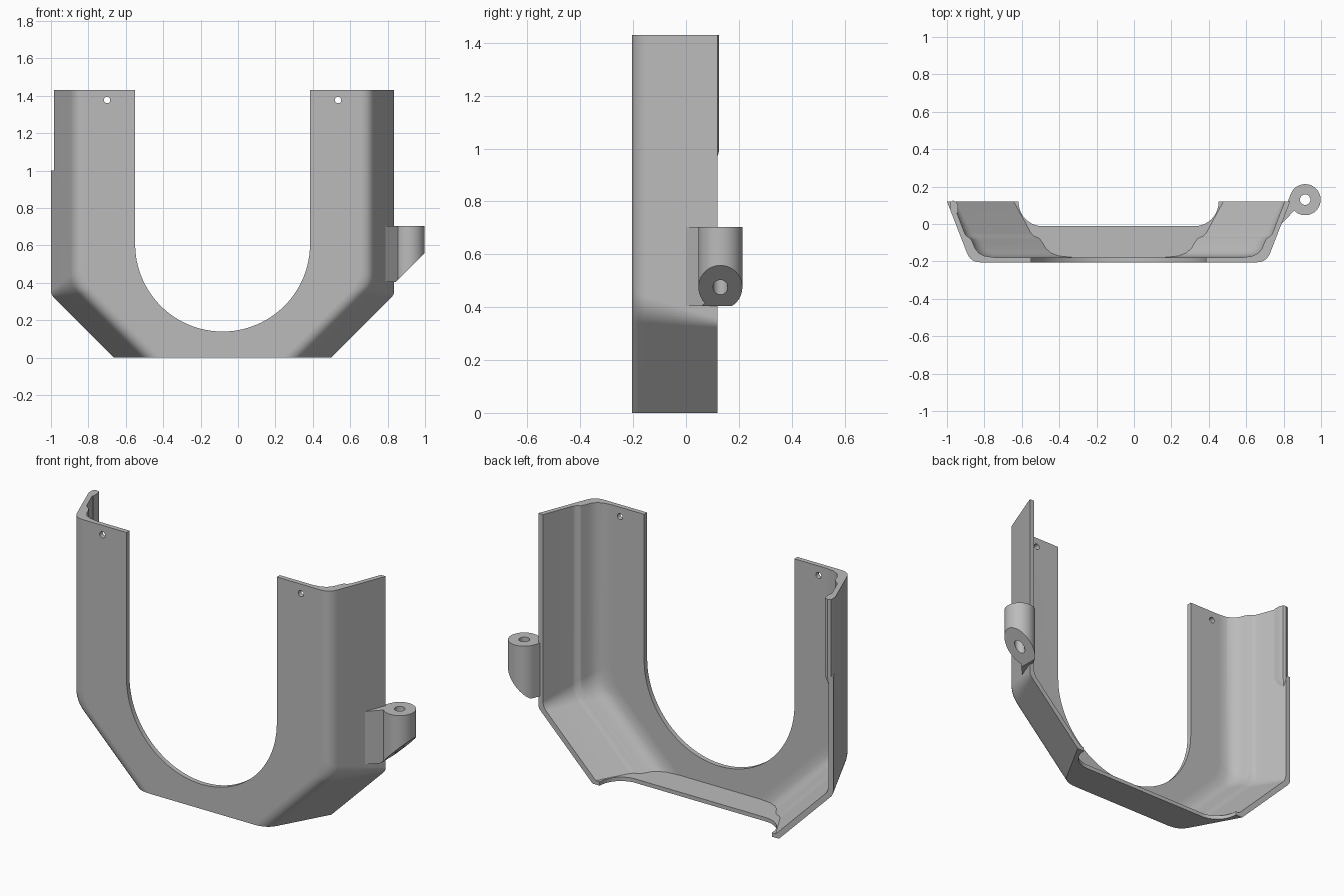
import bpy, bmesh, math

cube = bpy.data.objects.get("Cube")
if cube:
    bpy.data.objects.remove(cube, do_unlink=True)

CX = -0.0825        # symmetry plane of the shell
HALF = 0.9175       # half width at the back edge
TOP, FRONT, BACK = 1.43, -0.205, 0.12

grey = bpy.data.materials.new("plain grey")
grey.use_nodes = True
grey.diffuse_color = (0.5, 0.5, 0.5, 1)
grey.node_tree.nodes["Principled BSDF"].inputs["Base Color"].default_value = (0.5, 0.5, 0.5, 1)


def loft(name, rings):
    """Closed solid through matching rings of points."""
    bm = bmesh.new()
    rows = [[bm.verts.new(p) for p in ring] for ring in rings]
    n = len(rows[0])
    for a, b in zip(rows, rows[1:]):
        for i in range(n):
            j = (i + 1) % n
            bm.faces.new((a[i], a[j], b[j], b[i]))
    bm.faces.new(rows[0])
    bm.faces.new(rows[-1])
    bmesh.ops.recalc_face_normals(bm, faces=bm.faces)
    mesh = bpy.data.meshes.new(name)
    bm.to_mesh(mesh)
    bm.free()
    mesh.materials.append(grey)
    obj = bpy.data.objects.new(name, mesh)
    bpy.context.scene.collection.objects.link(obj)
    return obj


def prism(name, outline, axis, lo, hi):
    """Extrude a 2D outline along y (outline in x, z) or z (outline in x, y)."""
    def place(p, h):
        return (p[0], h, p[1]) if axis == "y" else (p[0], p[1], h)
    return loft(name, [[place(p, h) for p in outline] for h in (lo, hi)])


def arc(cx, cy, r, start, end, steps):
    angles = [math.radians(start + (end - start) * i / steps) for i in range(steps + 1)]
    return [(cx + r * math.cos(a), cy + r * math.sin(a)) for a in angles]


def circle(cx, cy, r, steps=32):
    return arc(cx, cy, r, 0, 360, steps)[:-1]


def bend(p0, p1, p2, steps=6):
    """Rounded corner from p0 to p2 around p1."""
    out = []
    for i in range(steps + 1):
        t = i / steps
        out.append(tuple((1 - t) ** 2 * a + 2 * t * (1 - t) * b + t * t * c
                         for a, b, c in zip(p0, p1, p2)))
    return out


def cut(target, cutter):
    mod = target.modifiers.new("cut", "BOOLEAN")
    mod.operation = "DIFFERENCE"
    mod.solver = "EXACT"
    mod.object = cutter
    bpy.context.view_layer.update()
    result = bpy.data.meshes.new_from_object(
        target.evaluated_get(bpy.context.evaluated_depsgraph_get()))
    target.modifiers.clear()
    target.data = result
    bpy.data.objects.remove(cutter, do_unlink=True)


def finish(obj):
    bpy.ops.object.select_all(action="DESELECT")
    obj.select_set(True)
    bpy.context.view_layer.objects.active = obj
    bpy.ops.object.shade_smooth_by_angle(angle=math.radians(30))
    mod = obj.modifiers.new("even shading", "WEIGHTED_NORMAL")
    mod.keep_sharp = True


def shell_ring(d, y, floor, top):
    """Outline with bevelled lower corners, inset by d, at depth y."""
    x = HALF - d
    corner = 0.3375 + 0.414 * d
    t = 0.02 + 0.35 * d
    s = t * math.sqrt(0.5)
    half = [(x, top)]
    half += bend((x, corner + t), (x, corner), (x - s, corner - s))
    half.append((0.58 - math.sqrt(2) * d + floor, floor))
    outline = half + [(-px, pz) for px, pz in reversed(half)]
    return [(CX + px, y, pz) for px, pz in outline]


# Guard shell: sloping outer skin, hollowed by a stepped inner skin
outer = [(0, BACK)] + bend((0.107, -0.155), (0.127, FRONT), (0.18, FRONT))
inner = [(0.022, 0.14), (0.095, -0.05), (0.105, -0.064), (0.126, -0.077),
         (0.138, -0.1), (0.15, -0.13), (0.17, -0.155), (0.2, -0.171), (0.25, -0.178)]
shell = loft("guard_shell", [shell_ring(d, y, 0, TOP) for d, y in outer])
cut(shell, loft("cavity", [shell_ring(d, y, 0.022, TOP + 0.2) for d, y in inner]))

# U-shaped opening through the front plate
R = 0.4675
opening = arc(CX, 0.607, R, 180, 360, 48) + [(CX + R, 1.7), (CX - R, 1.7)]
cut(shell, prism("opening", opening, "y", -0.5, 0.5))

# Relief in the floor, leaving a horn at each end
relief = (arc(CX - 0.405, 0.118, 0.13, 180, 270, 10)
          + arc(CX + 0.405, 0.118, 0.13, 270, 360, 10)
          + [(CX + 0.535, 0.3), (CX - 0.535, 0.3)])
cut(shell, prism("relief", relief, "z", -0.1, 0.05))

# Screw holes near the top of both legs
for side in (-1, 1):
    cut(shell, prism("hole", circle(CX + side * 0.6175, 1.377, 0.017, 24), "y", -0.5, 0))

# Notch in the outer edge of the right wall
notch = [(-1.2, 1.0), (-0.985, 1.0), (-0.985, 1.7), (-1.2, 1.7)]
cut(shell, prism("notch", notch, "y", -0.1, 0.3))
finish(shell)

# Latch ridge inside the notched edge, tapering at its lower end
bead = [(-0.984, 0.095), (-0.981, 0.118), (-0.968, 0.125), (-0.95, 0.12),
        (-0.942, 0.1), (-0.941, 0.06), (-0.955, 0.055)]
tip = [(-0.975 + (x + 0.975) * 0.3, 0.1 + (y - 0.1) * 0.3) for x, y in bead]
ridge = loft("latch_ridge", [[(x, y, z) for x, y in ring]
                             for ring, z in ((tip, 0.93), (bead, 0.99), (bead, TOP))])
finish(ridge)

# Hinge lug with gusset, slanted underside and pin hole
lug_outline = arc(0.915, 0.13, 0.083, -135, 160, 40) + [(0.822, 0.118), (0.777, 0.0), (0.788, 0.0)]
lug = prism("hinge_lug", lug_outline, "z", 0.405, 0.703)
cut(lug, prism("slant", [(0.6, 0.16), (1.2, 0.76), (1.2, 0.16)], "y", -0.5, 0.5))
cut(lug, prism("pin_hole", circle(0.915, 0.13, 0.028), "z", 0, 1))
finish(lug)
